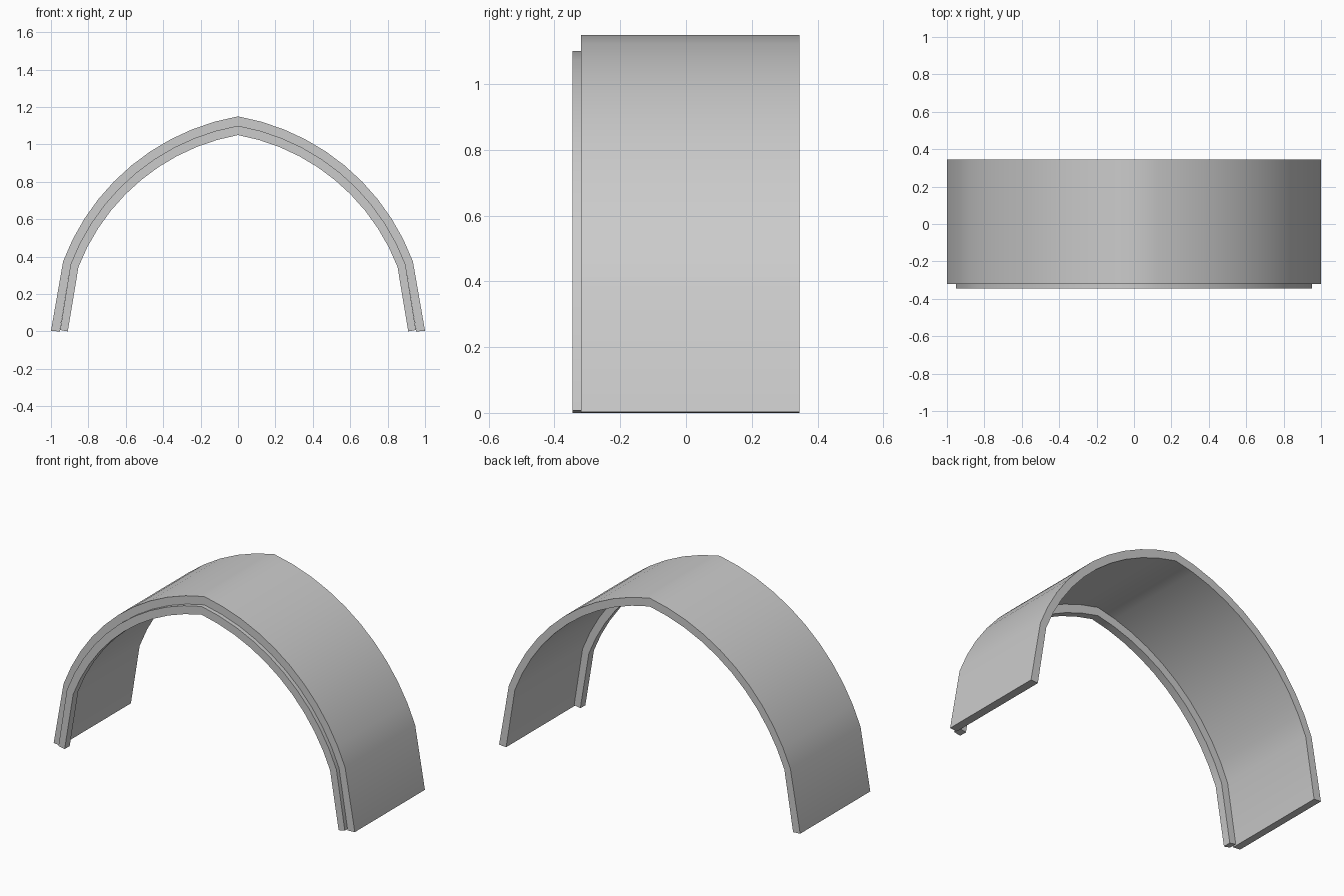
import bpy, bmesh, math

if "Cube" in bpy.data.objects:
    bpy.data.objects.remove(bpy.data.objects["Cube"])

CX, CZ, STEPS = 0.21, -0.054, 10   # arc centre offset and steps per side


def half_profile(foot, knee, peak):
    """Right half: foot, knee, then an arc up to the pointed crown."""
    a0 = math.atan2(knee[1] - CZ, knee[0] + CX)
    r0 = math.hypot(knee[0] + CX, knee[1] - CZ)
    a1 = math.atan2(peak - CZ, CX)
    r1 = math.hypot(CX, peak - CZ)
    pts = [foot]
    for i in range(STEPS + 1):
        t = i / STEPS
        a, r = a0 + (a1 - a0) * t, r0 + (r1 - r0) * t
        pts.append((r * math.cos(a) - CX, r * math.sin(a) + CZ))
    pts[-1] = (0.0, peak)
    return pts


def full_profile(*args):
    right = half_profile(*args)
    return right + [(-x, z) for x, z in reversed(right[:-1])]


def arch(name, outer, inner, y0, y1):
    """Closed band between two profiles, running from y0 to y1."""
    bm = bmesh.new()
    rows = []
    for (ox, oz), (ix, iz) in zip(outer, inner):
        ring = [(ox, y0, oz), (ox, y1, oz), (ix, y1, iz), (ix, y0, iz)]
        rows.append([bm.verts.new(p) for p in ring])
    for a, b in zip(rows, rows[1:]):
        for k in range(4):
            n = (k + 1) % 4
            bm.faces.new((a[k], a[n], b[n], b[k]))
    bm.faces.new(rows[0])
    bm.faces.new(rows[-1])
    bmesh.ops.recalc_face_normals(bm, faces=bm.faces)
    mesh = bpy.data.meshes.new(name)
    bm.to_mesh(mesh)
    bm.free()
    ob = bpy.data.objects.new(name, mesh)
    bpy.context.collection.objects.link(ob)
    bpy.ops.object.select_all(action='DESELECT')
    ob.select_set(True)
    bpy.context.view_layer.objects.active = ob
    bpy.ops.object.shade_smooth_by_angle(angle=math.radians(30))
    return ob


# Wide vault shell
arch("vault_shell",
     full_profile((1.0, 0.003), (0.935, 0.375), 1.15),
     full_profile((0.953, 0.0), (0.895, 0.36), 1.10), -0.32, 0.345)

# Narrow inner rim, set into the front opening and slightly proud of it
arch("front_rim",
     full_profile((0.951, 0.008), (0.895, 0.36), 1.10),
     full_profile((0.91, 0.0), (0.853, 0.345), 1.05), -0.345, -0.297)
